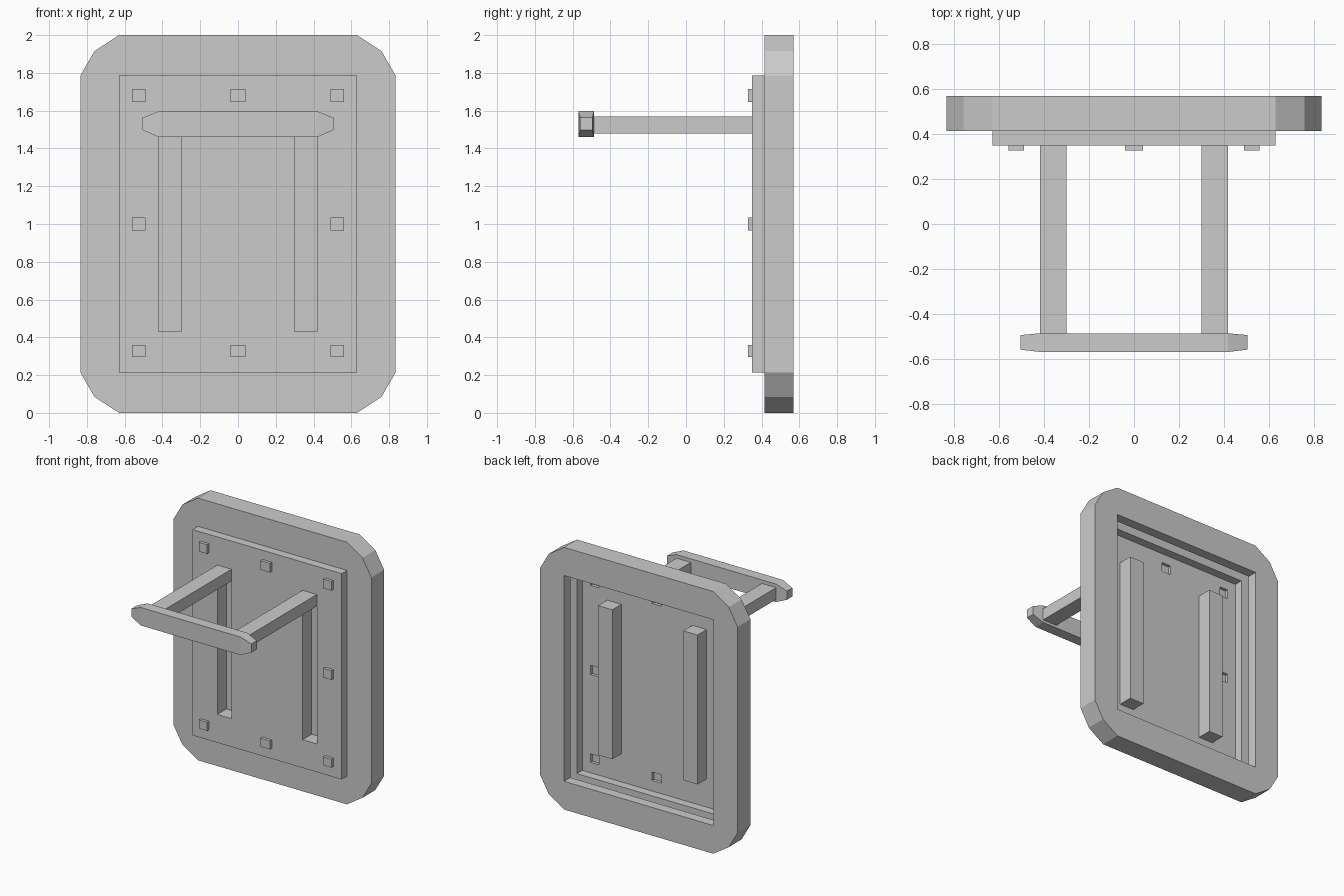
import bpy, bmesh

if "Cube" in bpy.data.objects:
    bpy.data.objects.remove(bpy.data.objects["Cube"])


def finish(name, bm, front=None):
    """Weld, tidy and orient a part; front is a test for faces that must face -y."""
    bmesh.ops.remove_doubles(bm, verts=bm.verts, dist=1e-5)
    bmesh.ops.recalc_face_normals(bm, faces=bm.faces)
    bm.normal_update()
    if front is not None:
        face = min(bm.faces, key=lambda f: (round(f.calc_center_median().y - front, 4) ** 2, -abs(f.normal.y)))
        if face.normal.y > 0:
            bmesh.ops.reverse_faces(bm, faces=bm.faces)
    bmesh.ops.dissolve_limit(bm, angle_limit=0.01, verts=bm.verts, edges=bm.edges)
    mesh = bpy.data.meshes.new(name)
    bm.to_mesh(mesh)
    bm.free()
    obj = bpy.data.objects.new(name, mesh)
    bpy.context.collection.objects.link(obj)
    return obj


def add_face(bm, points):
    bm.faces.new([bm.verts.new(p) for p in points])


def loft(name, sections):
    """Loft rectangles (x, y0, y1, z0, z1) along x and cap both ends."""
    bm = bmesh.new()
    rings = [[(x, a, c), (x, b, c), (x, b, d), (x, a, d)] for x, a, b, c, d in sections]
    for r, s in zip(rings, rings[1:]):
        for i in range(4):
            j = (i + 1) % 4
            add_face(bm, (r[i], r[j], s[j], s[i]))
    add_face(bm, rings[0])
    add_face(bm, rings[-1])
    return finish(name, bm)


HX, HZ = 0.63, 0.785                      # half size of the opening
Y_PLATE, Y_FRONT, Y_LIP, Y_BACK = 0.35, 0.415, 0.495, 0.57

# Outer frame: hollow chamfered ring with a short inner lip at the back
outer, inner = [], []
for sx, sz in ((1, 1), (-1, 1), (-1, -1), (1, -1)):
    corner = [(0.835, HZ), (0.76, 0.915), (HX, 1.0)]
    if sx * sz < 0:
        corner.reverse()
    outer += [(sx * x, 1 + sz * z) for x, z in corner]
    inner.append((sx * HX, 1 + sz * HZ))

bm = bmesh.new()
for i in range(12):
    j = (i + 1) % 12
    a, b = outer[i], outer[j]
    p, q = inner[i // 3], inner[j // 3]
    add_face(bm, [(x, y, z) for (x, z), y in ((a, Y_FRONT), (b, Y_FRONT), (b, Y_BACK), (a, Y_BACK))])
    for y in (Y_FRONT, Y_BACK):
        ring = [a, b, q] if p == q else [a, b, q, p]
        add_face(bm, [(x, y, z) for x, z in ring])
    if p != q:
        add_face(bm, [(x, y, z) for (x, z), y in ((p, Y_BACK), (q, Y_BACK), (q, Y_LIP), (p, Y_LIP))])
finish("outer_frame", bm, Y_FRONT)

# Front plate: one sheet with raised square studs and two recessed slots
half = [0.04, 0.30, 0.42, 0.49, 0.56, HX]
xs = [-x for x in reversed(half)] + half
zs = [0.215, 0.295, 0.36, 0.43, 0.965, 1.035, 1.57, 1.645, 1.715, 1.785]


def level(i, k):
    """Depth of the sheet in a grid cell; outside cells give the skirt edge."""
    if not (0 <= i < len(xs) - 1 and 0 <= k < len(zs) - 1):
        return Y_FRONT
    x, z = abs(xs[i] + xs[i + 1]) / 2, (zs[k] + zs[k + 1]) / 2
    if 0.30 < x < 0.42 and 0.43 < z < 1.57:
        return 0.46
    outer_stud = 0.49 < x < 0.56 and k in (1, 4, 7)
    middle_stud = x < 0.04 and k in (1, 7)
    return 0.327 if outer_stud or middle_stud else Y_PLATE


bm = bmesh.new()
for i in range(len(xs)):
    for k in range(len(zs)):
        x, z, y = xs[i], zs[k], level(i, k)
        if i < len(xs) - 1 and k < len(zs) - 1:
            x1, z1 = xs[i + 1], zs[k + 1]
            add_face(bm, ((x, y, z), (x1, y, z), (x1, y, z1), (x, y, z1)))
        if k < len(zs) - 1 and level(i - 1, k) != y:
            w, z1 = level(i - 1, k), zs[k + 1]
            add_face(bm, ((x, w, z), (x, y, z), (x, y, z1), (x, w, z1)))
        if i < len(xs) - 1 and level(i, k - 1) != y:
            w, x1 = level(i, k - 1), xs[i + 1]
            add_face(bm, ((x, w, z), (x1, w, z), (x1, y, z), (x, y, z)))
finish("front_plate", bm, Y_PLATE)

# Two arms coming out of the slots
for side, s in (("left", -1), ("right", 1)):
    loft(side + "_arm", [(s * x, -0.49, 0.458, 1.48, 1.57) for x in (0.30, 0.42)])

# Handle bar with tapered ends
end, body = (-0.56, -0.495, 1.497, 1.563), (-0.57, -0.487, 1.46, 1.597)
loft("handle_bar", [(-0.505, *end), (-0.42, *body), (0.42, *body), (0.505, *end)])
